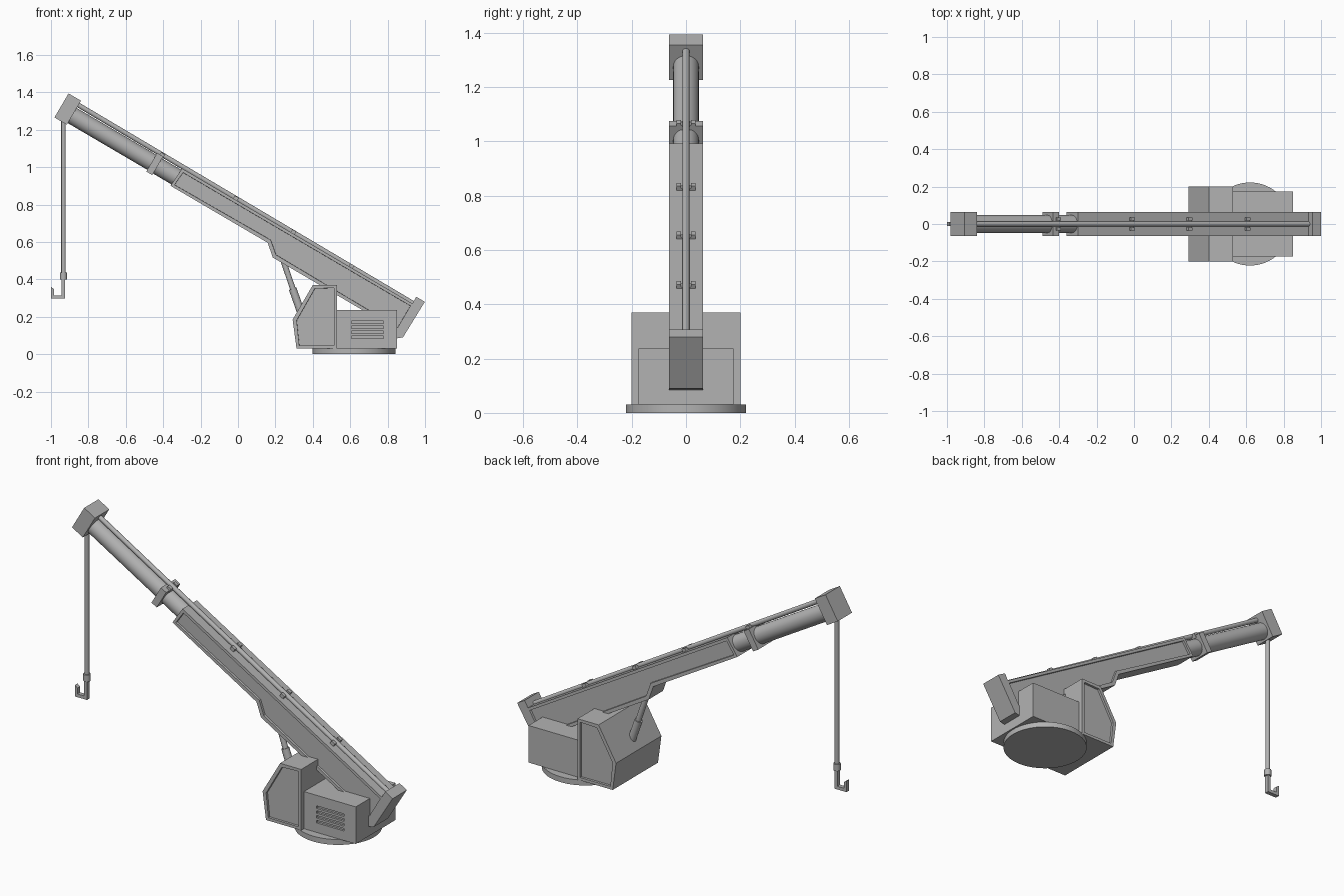
import bpy, bmesh, math
from mathutils import Vector

if "Cube" in bpy.data.objects:
    bpy.data.objects.remove(bpy.data.objects["Cube"], do_unlink=True)

grey = bpy.data.materials.new("plain_grey")
grey.use_nodes = True
colour = (0.45, 0.45, 0.45, 1)
grey.diffuse_color = colour
grey.node_tree.nodes["Principled BSDF"].inputs["Base Color"].default_value = colour

TILT = math.radians(30.4)
C, S = math.cos(TILT), math.sin(TILT)


def boom_xz(u, v):
    """Boom coordinates (along, across) to world x and z."""
    return (-C * u + S * v, S * u + C * v)


def finish(name, bm):
    bmesh.ops.recalc_face_normals(bm, faces=bm.faces)
    mesh = bpy.data.meshes.new(name)
    bm.to_mesh(mesh)
    bm.free()
    mesh.materials.append(grey)
    obj = bpy.data.objects.new(name, mesh)
    bpy.context.collection.objects.link(obj)
    return obj


def prism(name, pts, y0, y1, panel=0):
    """Side profile extruded along y, optionally with recessed side panels."""
    bm = bmesh.new()
    face = bm.faces.new([bm.verts.new((x, y0, z)) for x, z in pts])
    ext = bmesh.ops.extrude_face_region(bm, geom=[face])
    moved = [g for g in ext["geom"] if isinstance(g, bmesh.types.BMVert)]
    bmesh.ops.translate(bm, vec=(0, y1 - y0, 0), verts=moved)
    bmesh.ops.recalc_face_normals(bm, faces=bm.faces)
    if panel:
        caps = [f for f in bm.faces if abs(f.normal.y) > 0.9]
        rim = bmesh.ops.inset_individual(bm, faces=caps, thickness=panel, depth=0)
        bm.normal_update()
        bmesh.ops.inset_individual(bm, faces=caps, thickness=0.001, depth=-0.012)
    return finish(name, bm)


def boom_box(name, u0, u1, v0, v1, y0, y1):
    corners = [(u0, v0), (u1, v0), (u1, v1), (u0, v1)]
    return prism(name, [boom_xz(*p) for p in corners], y0, y1)


def box(name, x0, x1, y0, y1, z0, z1):
    return prism(name, [(x0, z0), (x1, z0), (x1, z1), (x0, z1)], y0, y1)


def rod(name, a, b, radius, sides=32):
    """Smooth cylinder between two points in the y = 0 plane."""
    a, b = Vector((a[0], 0, a[1])), Vector((b[0], 0, b[1]))
    bpy.ops.mesh.primitive_cylinder_add(vertices=sides, radius=radius,
                                        depth=(b - a).length, location=(a + b) / 2)
    obj = bpy.context.object
    obj.name = name
    obj.rotation_euler = (b - a).to_track_quat("Z", "Y").to_euler()
    obj.data.materials.append(grey)
    bpy.ops.object.shade_smooth_by_angle(angle=math.radians(40))
    return obj


# Turntable, engine housing and cab
rod("turntable", (0.62, 0), (0.62, 0.03), 0.222, 64)
housing = box("engine_housing", 0.52, 0.85, -0.175, 0.175, 0.03, 0.237)
prism("cab", [(0.313, 0.03), (0.53, 0.03), (0.53, 0.37), (0.4, 0.37), (0.292, 0.185)],
      -0.2, 0.2, panel=0.022)

# Vent slots cut into the front of the housing
for i in range(4):
    z = 0.09 + 0.027 * i
    cutter = box("vent_cutter", 0.607, 0.777, -0.2, -0.163, z - 0.007, z + 0.007)
    cutter.hide_render = True
    mod = housing.modifiers.new("vent", "BOOLEAN")
    mod.operation, mod.solver, mod.object = "DIFFERENCE", "EXACT", cutter
    bpy.context.view_layer.objects.active = housing
    bpy.ops.object.modifier_apply(modifier=mod.name)
    bpy.data.objects.remove(cutter, do_unlink=True)

# Main boom with recessed side panels, and its rear counterweight
W = 0.063
boom = [(-0.68, 0.705), (0.76, 0.705), (0.767, 0.594), (0.165, 0.594),
        (0.101, 0.54), (-0.68, 0.54)]
prism("main_boom", [boom_xz(*p) for p in boom], -W, W, panel=0.022)
prism("counterweight", [boom_xz(-0.667, 0.747), boom_xz(-0.72, 0.747), (0.882, 0.09),
                        (0.84, 0.083), boom_xz(-0.667, 0.53)], -W, W)

# Telescoping tubes, collar and boom head
rod("inner_tube", boom_xz(0.74, 0.65), boom_xz(0.9, 0.65), 0.047)
rod("outer_tube", boom_xz(0.89, 0.652), boom_xz(1.43, 0.652), 0.047)
boom_box("tube_collar", 0.88, 0.917, 0.594, 0.709, -W, W)
boom_box("boom_head", 1.41, 1.487, 0.595, 0.744, -W, W)

# Pipe along the boom with its clips
rod("boom_pipe", boom_xz(-0.667, 0.708), boom_xz(1.42, 0.717), 0.013, 16)
for i, u in enumerate((-0.285, 0.075, 0.431, 0.888)):
    boom_box(f"clip_base_{i}", u - 0.012, u + 0.012, 0.695, 0.713, -0.035, 0.035)
    for side in (-1, 1):
        y = sorted((side * 0.018, side * 0.035))
        boom_box(f"clip_lug_{i}_{side}", u - 0.012, u + 0.012, 0.7, 0.723, *y)

# Lifting ram under the boom
rod("ram_cylinder", (0.345, 0.2), (0.292, 0.35), 0.021, 24)
rod("ram_rod", (0.3, 0.33), (0.235, 0.52), 0.015, 24)

# Hoist cable, ferrule and hook
X = -0.933
rod("hoist_cable", (X, 0.42), (X, 1.27), 0.012, 16)
rod("cable_ferrule", (X, 0.4), (X, 0.437), 0.019, 24)
prism("hook", [(-0.943, 0.41), (-0.925, 0.41), (-0.925, 0.297), (-1.0, 0.297),
               (-1.0, 0.36), (-0.983, 0.348), (-0.983, 0.315), (-0.943, 0.315)],
      -0.012, 0.012)
